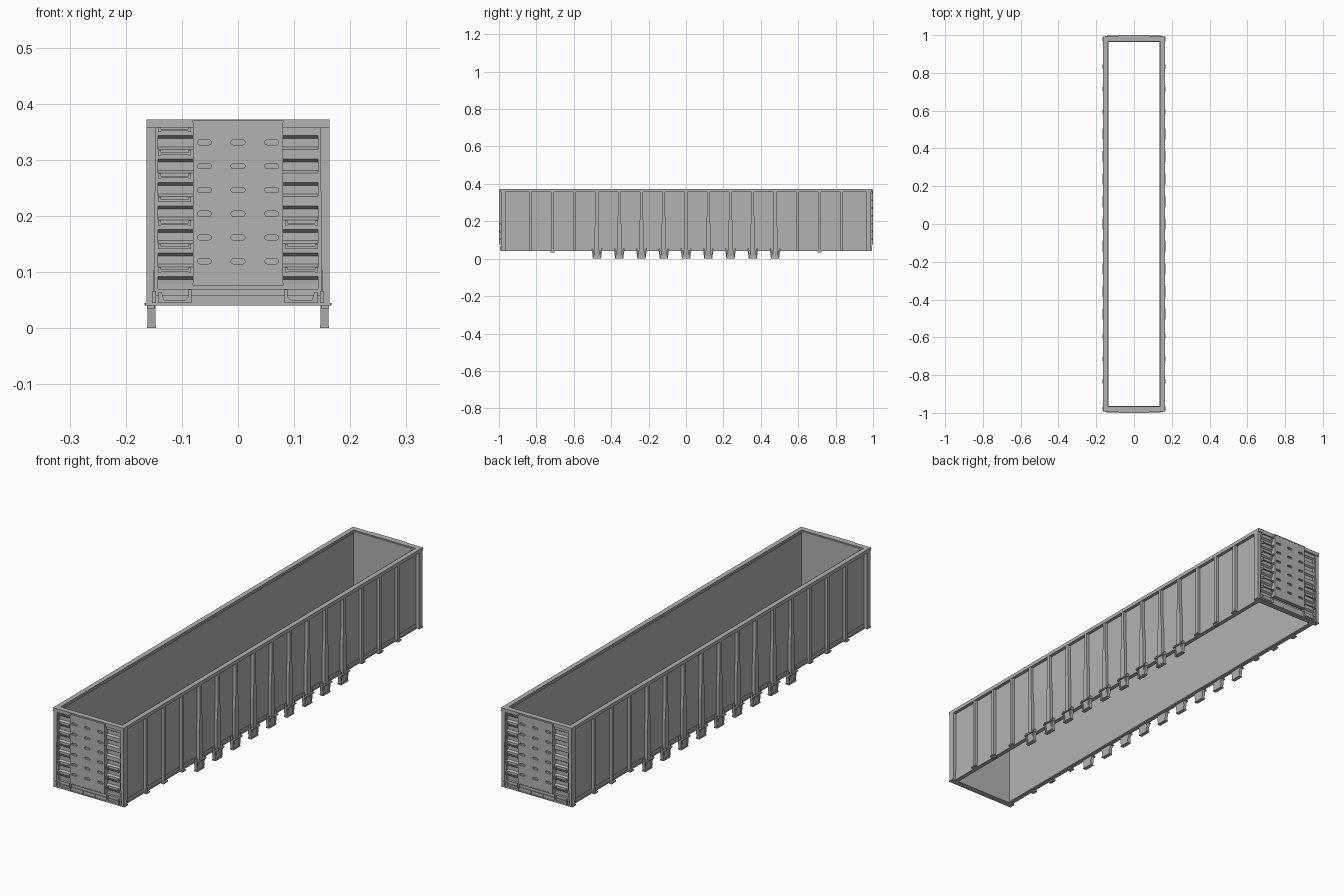
import bpy, bmesh, math
from mathutils import Vector

if "Cube" in bpy.data.objects:
    bpy.data.objects.remove(bpy.data.objects["Cube"])

mat = bpy.data.materials.new("plain_grey")
mat.use_nodes = True
GREY = (0.45, 0.45, 0.45, 1)
mat.diffuse_color = GREY
mat.node_tree.nodes["Principled BSDF"].inputs["Base Color"].default_value = GREY


class Part:
    """Collects solids into one named object."""

    def __init__(self, name):
        self.name, self.bm = name, bmesh.new()

    def prism(self, outline, axis, a, b, turn=False):
        # outline holds the two coordinates left over after removing axis
        def point(p, t):
            c = list(p)
            c.insert(axis, t)
            v = Vector(c)
            return Vector((-v.x, -v.y, v.z)) if turn else v
        rings = [[self.bm.verts.new(point(p, t)) for p in outline] for t in (a, b)]
        self.bm.faces.new(rings[0])
        self.bm.faces.new(rings[1][::-1])
        n = len(outline)
        for i in range(n):
            j = (i + 1) % n
            self.bm.faces.new((rings[0][j], rings[0][i], rings[1][i], rings[1][j]))

    def box(self, x0, x1, y0, y1, z0, z1, turn=False):
        self.prism([(x0, y0), (x1, y0), (x1, y1), (x0, y1)], 2, z0, z1, turn)

    def ring(self, xo, yo, xi, yi, z0, z1):
        for s in (-1, 1):
            self.box(*sorted((s * xi, s * xo)), -yo, yo, z0, z1)
            self.box(-xi, xi, *sorted((s * yi, s * yo)), z0, z1)

    def finish(self):
        bmesh.ops.recalc_face_normals(self.bm, faces=self.bm.faces)
        mesh = bpy.data.meshes.new(self.name)
        self.bm.to_mesh(mesh)
        self.bm.free()
        mesh.materials.append(mat)
        obj = bpy.data.objects.new(self.name, mesh)
        bpy.context.collection.objects.link(obj)
        return obj


SPACING = 0.119
ROWS = [0.119 + 0.0424 * i for i in range(6)]
RUNGS = [0.103 + 0.0418 * i for i in range(7)]

# Long side walls, open above and below
walls = Part("side_walls")
for s in (-1, 1):
    walls.box(*sorted((s * 0.143, s * 0.149)), -0.985, 0.985, 0.042, 0.366)
walls.finish()

# Rim around the top with a slim inner lip
rail = Part("top_rail")
rail.ring(0.163, 0.993, 0.143, 0.971, 0.357, 0.372)
rail.ring(0.143, 0.971, 0.138, 0.966, 0.362, 0.369)
rail.finish()

# Angle around the bottom edge
sill = Part("bottom_sill")
sill.ring(0.154, 0.988, 0.136, 0.964, 0.040, 0.045)
sill.ring(0.151, 0.988, 0.147, 0.983, 0.045, 0.058)
sill.finish()

# Side ribs: straight near the ends, flared above the feet
ribs = Part("side_ribs")
feet = Part("support_feet")
for turn in (False, True):
    for i in range(-7, 8):
        y = i * SPACING
        footed = abs(i) <= 4
        low = 0.012 if footed else 0.007
        half = [(0.007, 0.358), (0.007, 0.24), (low, 0.17), (low, 0.042)]
        outline = [(y - w, z) for w, z in half] + [(y + w, z) for w, z in half[::-1]]
        ribs.prism(outline, 0, 0.148, 0.162, turn)
        # tab below each rib
        tab = 0.029 if footed else 0.012
        ribs.box(0.145, 0.167, y - tab, y + tab, 0.040, 0.045, turn)
        if abs(i) == 6:
            ribs.box(0.149, 0.162, y - 0.01, y + 0.01, 0.034, 0.042, turn)
        if footed:
            # web plates, core and sole of the foot
            for s in (-1, 1):
                ends = [(y + s * 0.029, 0.054), (y + s * 0.022, 0.004),
                        (y + s * 0.017, 0.004), (y + s * 0.021, 0.054)]
                feet.prism(ends, 0, 0.148, 0.161, turn)
            feet.prism([(0.147, 0.045), (0.163, 0.045), (0.158, 0.012),
                        (0.159, 0.004), (0.148, 0.004)], 1, y - 0.015, y + 0.015, turn)
            feet.prism([(y - 0.027, 0.05), (y - 0.021, 0.004), (y + 0.021, 0.004),
                        (y + 0.027, 0.05)], 0, 0.147, 0.151, turn)
            feet.box(0.146, 0.162, y - 0.024, y + 0.024, 0, 0.005, turn)
ribs.finish()
feet.finish()

# End walls with horizontal corrugations
ends = Part("end_walls")
posts = Part("corner_posts")
for turn in (False, True):
    ends.box(-0.148, 0.148, -0.975, -0.968, 0.042, 0.366, turn)
    profile = [(-0.974, 0.07)]
    for z in RUNGS:
        profile += [(-0.976, z - 0.016), (-0.984, z - 0.011),
                    (-0.984, z + 0.006), (-0.976, z + 0.011)]
    profile += [(-0.976, 0.368), (-0.974, 0.368)]
    ends.prism(profile, 0, -0.147, 0.147, turn)
    for s in (-1, 1):
        # post with a face tapering toward the foot
        posts.prism([(s * 0.163, 0.045), (s * 0.163, 0.36), (s * 0.146, 0.36),
                     (s * 0.150, 0.045)], 1, -0.990, -0.965, turn)
        posts.box(*sorted((s * 0.146, s * 0.153)), -0.994, -0.985, 0.045, 0.066, turn)
ends.finish()
posts.finish()

# End sill, its corner brackets and small lugs
brackets = Part("end_sills")
for turn in (False, True):
    brackets.box(-0.147, 0.147, -0.985, -0.972, 0.045, 0.070, turn)
    brackets.box(-0.166, 0.166, -0.990, -0.966, 0.040, 0.045, turn)
    for s in (-1, 1):
        brackets.prism([(s * 0.142, 0.045), (s * 0.142, 0.064), (s * 0.136, 0.064),
                        (s * 0.132, 0.050), (s * 0.094, 0.050), (s * 0.088, 0.056),
                        (s * 0.088, 0.069), (s * 0.083, 0.069), (s * 0.083, 0.045)],
                       1, -0.993, -0.984, turn)
        brackets.box(s * 0.028 - 0.002, s * 0.028 + 0.002, -0.989, -0.984, 0.047, 0.056, turn)
brackets.finish()

# Slotted centre plates
plates = Part("end_plates")
cutters = Part("slot_cutters")
for turn in (False, True):
    plates.box(-0.080, 0.080, -0.999, -0.988, 0.078, 0.368, turn)
    for z in ROWS:
        for x in (-0.06, 0, 0.06):
            slot = []
            for k in range(12):
                a = math.pi * (k % 6) / 5 + (math.pi if k >= 6 else 0)
                shift = 0.008 if k >= 6 else -0.008
                slot.append((x + shift - 0.0045 * math.sin(a), z + 0.0045 * math.cos(a)))
            cutters.prism(slot, 1, -1.01, -0.991, turn)
plate_obj = plates.finish()
cutter_obj = cutters.finish()
cutter_obj.hide_render = True
cutter_obj.hide_viewport = True
cut = plate_obj.modifiers.new("slots", "BOOLEAN")
cut.object = cutter_obj
cut.operation = "DIFFERENCE"
cut.solver = "EXACT"

# Plate edging and mounts
frames = Part("plate_mounts")
for turn in (False, True):
    frames.box(-0.081, 0.081, -1.0, -0.983, 0.076, 0.080, turn)
    frames.box(-0.081, 0.081, -1.0, -0.983, 0.366, 0.370, turn)
    for x in (-0.078, 0.078):
        frames.box(x - 0.002, x + 0.002, -0.989, -0.975, 0.079, 0.367, turn)
frames.finish()

# Ladder rungs: a full ladder on one side, a short one on the other
rungs = Part("ladder_rungs")
for turn in (False, True):
    for s, count in ((-1, 7), (1, 3)):
        for z in RUNGS[:count]:
            a, b = sorted((s * 0.086, s * 0.140))
            rungs.box(a, b, -0.997, -0.993, z - 0.003, z + 0.001, turn)
            for x in (a, b):
                rungs.box(x - 0.0025, x + 0.0025, -0.997, -0.975, z - 0.004, z + 0.005, turn)
rungs.finish()
